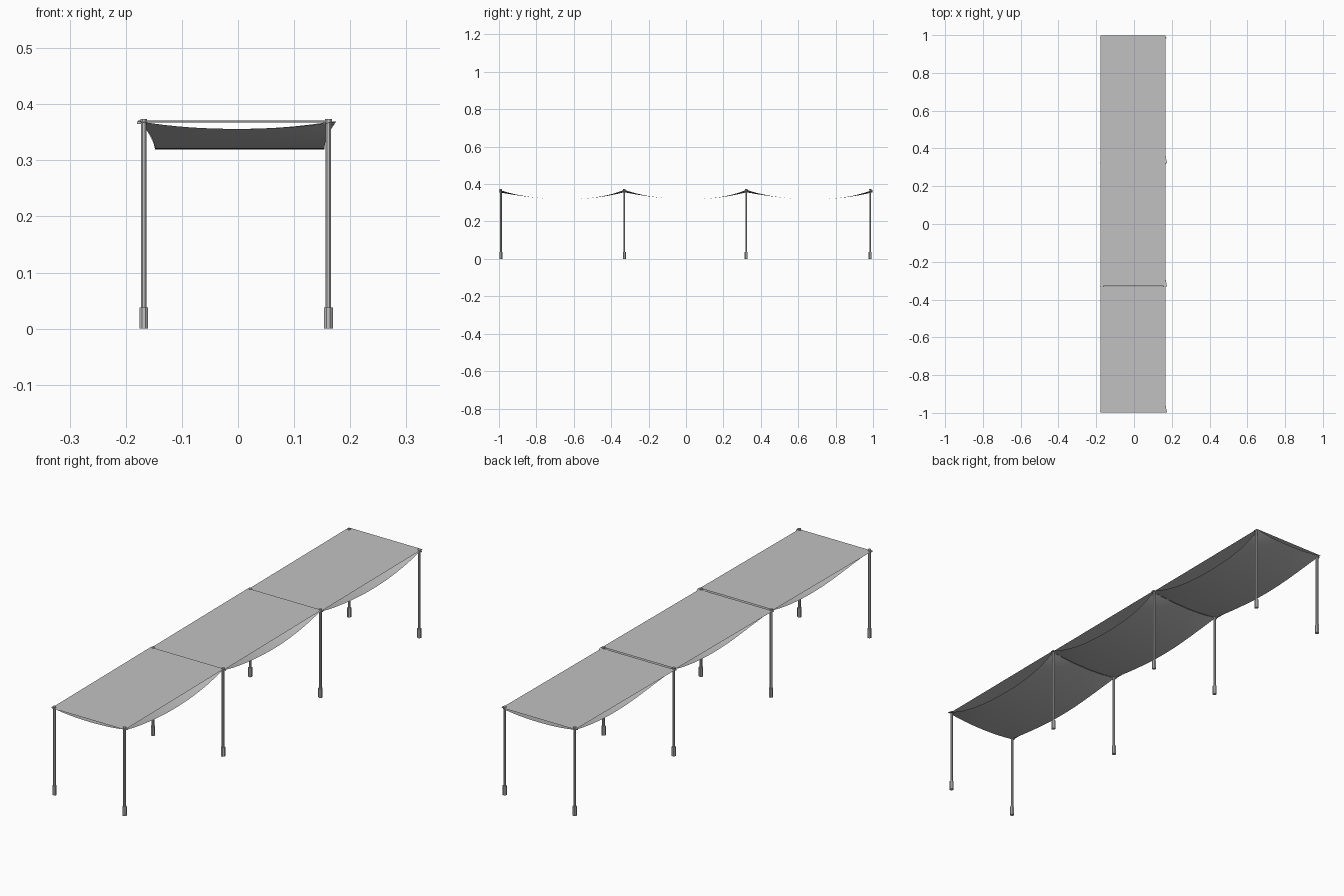
import bpy, bmesh, math
from mathutils import Matrix

if "Cube" in bpy.data.objects:
    bpy.data.objects.remove(bpy.data.objects["Cube"])

grey = bpy.data.materials.new("neutral_grey")
grey.diffuse_color = (0.54, 0.54, 0.54, 1)
grey.use_nodes = True
grey.node_tree.nodes["Principled BSDF"].inputs["Base Color"].default_value = grey.diffuse_color

POST_X = (-0.168, 0.161)
POST_Y = (-0.99, -0.33, 0.322, 0.985)
BAYS = ((-0.997, -0.331), (-0.329, 0.322), (0.324, 0.997))


def make(name, bm, smooth=False):
    mesh = bpy.data.meshes.new(name)
    bm.to_mesh(mesh)
    bm.free()
    mesh.materials.append(grey)
    for p in mesh.polygons:
        p.use_smooth = smooth
    ob = bpy.data.objects.new(name, mesh)
    bpy.context.collection.objects.link(ob)
    return ob


def tube(bm, x, y, z0, z1, r):
    bmesh.ops.create_cone(bm, cap_ends=True, segments=8, radius1=r, radius2=r,
                          depth=z1 - z0,
                          matrix=Matrix.Translation((x, y, (z0 + z1) / 2))
                          @ Matrix.Rotation(math.pi / 8, 4, 'Z'))


def sheet(name, fn, nu, nv, smooth):
    bm = bmesh.new()
    rows = [[bm.verts.new(fn(-1 + 2 * i / nu, -1 + 2 * j / nv))
             for i in range(nu + 1)] for j in range(nv + 1)]
    for a, b in zip(rows, rows[1:]):
        for i in range(nu):
            bm.faces.new((a[i], a[i + 1], b[i + 1], b[i]))
    return make(name, bm, smooth)


# posts with wider feet, a small cap and an outward hook for the cloth
for j, y in enumerate(POST_Y):
    for x, side in zip(POST_X, ("left", "right")):
        bm = bmesh.new()
        tube(bm, x, y, 0.0, 0.372, 0.0056)
        tube(bm, x, y, 0.0, 0.038, 0.0086)
        tube(bm, x, y, 0.368, 0.374, 0.0066)
        s = -1 if x < 0 else 1
        bmesh.ops.create_cube(bm, size=1, matrix=Matrix.Translation(
            (x + s * 0.006, y, 0.367)) @ Matrix.Diagonal((0.012, 0.005, 0.004, 1)))
        make(f"{side}_post_{j + 1}", bm)

for k, (y0, y1) in enumerate(BAYS):
    yc, hy = (y0 + y1) / 2, (y1 - y0) / 2

    # flat upper panel
    def flat(u, v):
        return (-0.0055 + 0.1725 * u, yc + hy * v, 0.369 + 0.002 * v)

    # hanging lower cloth: narrower mid-bay, lifted at the corners
    def hanging(u, v):
        right = 0.154 + (0.021 if v < 0 else 0.011) * v ** 4
        left = -0.148 - 0.026 * v ** 4
        x = left + (right - left) * (u + 1) / 2
        w = (v - 0.07 * (1 - v * v))
        z = 0.319 + 0.037 * w * w + 0.013 * abs(u) ** 2.2 * abs(v) ** 4
        return (x, yc + hy * v, z)

    sheet(f"upper_panel_{k + 1}", flat, 1, 1, False)
    sheet(f"hanging_cloth_{k + 1}", hanging, 16, 32, True)
